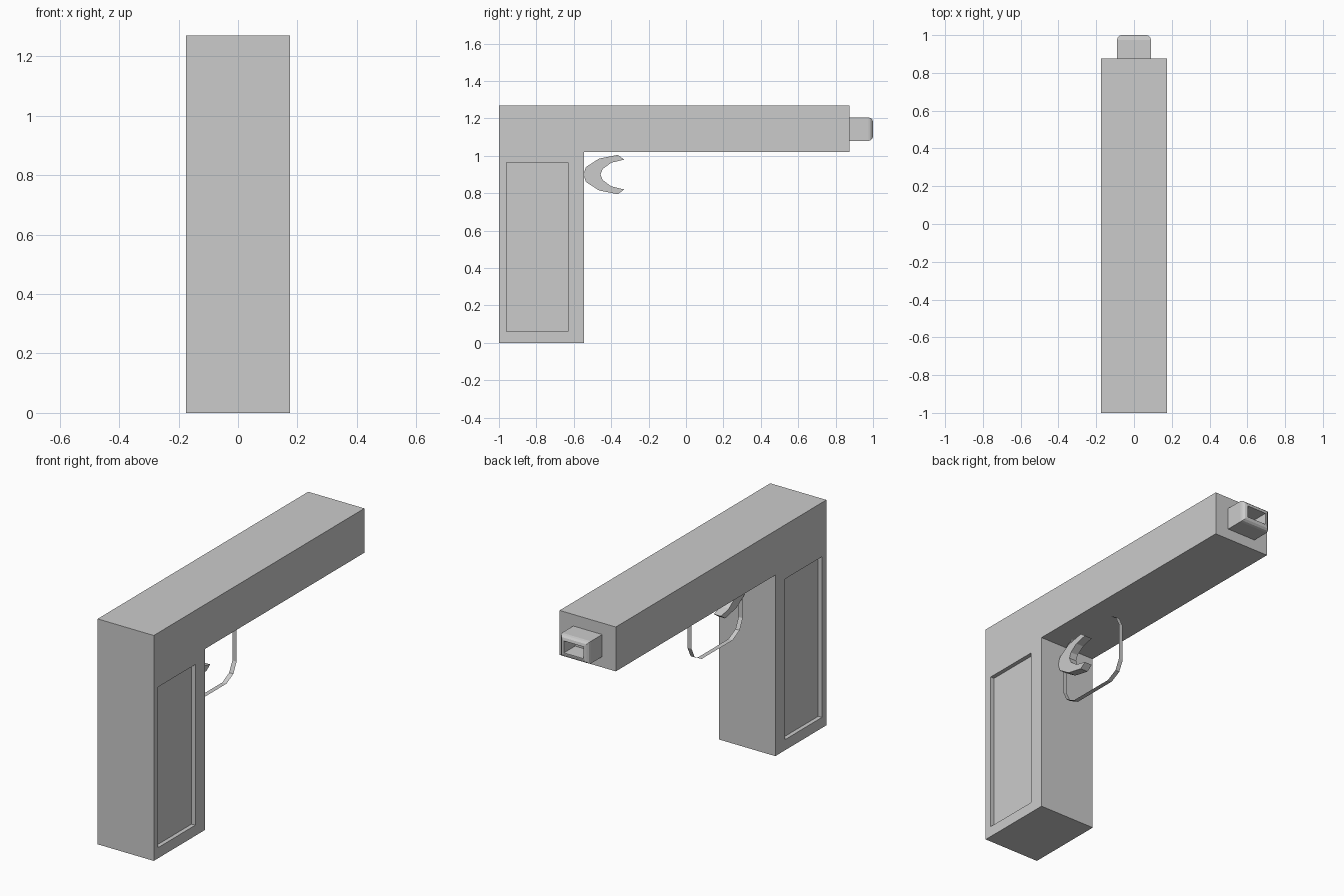
import bpy
import bmesh
from mathutils import Vector

if "Cube" in bpy.data.objects:
    bpy.data.objects.remove(bpy.data.objects["Cube"])


def finish(name, bm):
    bmesh.ops.recalc_face_normals(bm, faces=bm.faces)
    mesh = bpy.data.meshes.new(name)
    bm.to_mesh(mesh)
    bm.free()
    obj = bpy.data.objects.new(name, mesh)
    bpy.context.collection.objects.link(obj)
    return obj


def side_prism(name, profile, x0, x1):
    """Extrude a (y, z) profile from x0 to x1."""
    bm = bmesh.new()
    face = bm.faces.new([bm.verts.new((x0, y, z)) for y, z in profile])
    ext = bmesh.ops.extrude_face_region(bm, geom=[face])
    moved = [v for v in ext["geom"] if isinstance(v, bmesh.types.BMVert)]
    bmesh.ops.translate(bm, verts=moved, vec=(x1 - x0, 0, 0))
    return finish(name, bm)


# L-shaped body: barrel block and grip
body = side_prism("body", [(-1, 0), (-0.545, 0), (-0.545, 1.02), (0.875, 1.02),
                           (0.875, 1.27), (-1, 1.27)], -0.175, 0.175)

# Recessed grip panels on both sides
for side, label in ((1, "right"), (-1, "left")):
    cutter = side_prism(f"panel_cutter_{label}",
                        [(-0.96, 0.06), (-0.63, 0.06), (-0.63, 0.965), (-0.96, 0.965)],
                        side * 0.152, side * 0.25)
    cutter.hide_render = True
    cutter.hide_viewport = True
    cutter.display_type = 'WIRE'
    mod = body.modifiers.new(f"panel_{label}", 'BOOLEAN')
    mod.operation = 'DIFFERENCE'
    mod.solver = 'EXACT'
    mod.object = cutter

# Hollow muzzle with a rounded front rim
bm = bmesh.new()
bmesh.ops.create_cube(bm, size=1)
bmesh.ops.scale(bm, verts=bm.verts, vec=(0.18, 0.125, 0.125))
bmesh.ops.translate(bm, verts=bm.verts, vec=(0, 0.9375, 1.1425))
rim = [e for e in bm.edges if all(v.co.y > 0.99 for v in e.verts)]
bmesh.ops.bevel(bm, geom=rim, offset=0.025, segments=3, profile=0.5, affect='EDGES')
bm.normal_update()
end = max(bm.faces, key=lambda f: f.calc_center_median().y)
bmesh.ops.inset_region(bm, faces=[end], thickness=0.006)
ext = bmesh.ops.extrude_discrete_faces(bm, faces=[end])
bmesh.ops.translate(bm, verts=ext["faces"][0].verts, vec=(0, -0.1, 0))
finish("muzzle", bm)

# Crescent trigger, mirrored about its middle height
upper = [(-0.535, 0.94), (-0.465, 0.985), (-0.365, 1.005), (-0.33, 0.98),
         (-0.40, 0.963), (-0.445, 0.93)]
mid = 0.9
lower = [(y, 2 * mid - z) for y, z in reversed(upper)]
side_prism("trigger", [(-0.548, mid)] + upper + [(-0.457, mid)] + lower, 0.012, 0.058)

# Trigger guard: thin ribbon following a rounded square
y0, y1, z0, z1 = -0.528, -0.073, 0.643, 1.03
corner = [(0, 0.09), (0.028, 0.032), (0.09, 0)]
loop = [(y0 + a, z0 + b) for a, b in corner]
loop += [(y1 - a, z0 + b) for a, b in reversed(corner)]
loop += [(y1 - a, z1 - b) for a, b in corner]
loop += [(y0 + a, z1 - b) for a, b in reversed(corner)]
bm = bmesh.new()
pairs = [[bm.verts.new((x, y, z)) for x in (0.016, 0.042)] for y, z in loop]
for a, b in zip(pairs, pairs[1:] + pairs[:1]):
    bm.faces.new((a[0], a[1], b[1], b[0]))
finish("trigger_guard", bm)
